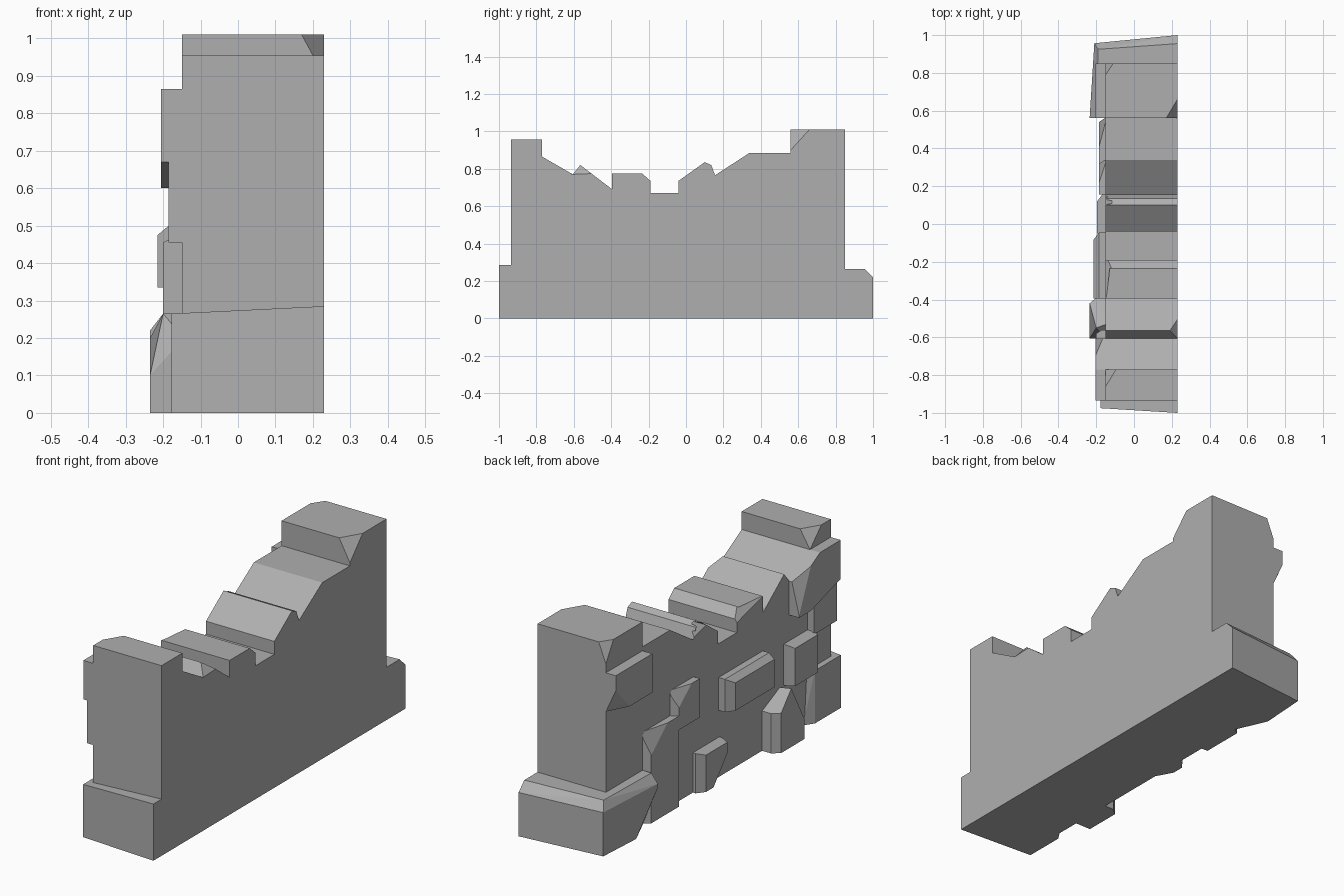
import bpy, bmesh
from mathutils import Vector

if "Cube" in bpy.data.objects:
    bpy.data.objects.remove(bpy.data.objects["Cube"])

# Mid-grey masonry colour
masonry = bpy.data.materials.new("masonry")
masonry.diffuse_color = (0.43, 0.43, 0.43, 1)
masonry.use_nodes = True
masonry.node_tree.nodes["Principled BSDF"].inputs["Base Color"].default_value = masonry.diffuse_color


def finish(name, bm):
    bmesh.ops.recalc_face_normals(bm, faces=bm.faces[:])
    me = bpy.data.meshes.new(name)
    bm.to_mesh(me)
    bm.free()
    me.materials.append(masonry)
    ob = bpy.data.objects.new(name, me)
    bpy.context.collection.objects.link(ob)
    return ob


def add_hull(bm, pts):
    vs = [bm.verts.new(p) for p in pts]
    bmesh.ops.convex_hull(bm, input=vs)


def corner_points(corner, d):
    """Three points a signed distance along each axis from a corner."""
    c = Vector(corner)
    return c, [c + Vector((d[0], 0, 0)), c + Vector((0, d[1], 0)), c + Vector((0, 0, d[2]))]


def chip(bm, corner, d):
    """Slice a corner off a convex stone."""
    c, (p, q, r) = corner_points(corner, d)
    n = (q - p).cross(r - p).normalized()
    if n.dot(c - p) < 0:
        n = -n
    geom = bm.verts[:] + bm.edges[:] + bm.faces[:]
    bmesh.ops.bisect_plane(bm, geom=geom, dist=1e-5, plane_co=p, plane_no=n, clear_outer=True)
    bmesh.ops.holes_fill(bm, edges=[e for e in bm.edges if e.is_boundary], sides=0)


def stone(name, y, z, x, inset=(0, 0, 0, 0), chips=()):
    """Block standing out of the wall to depth x; inset shrinks its outer face."""
    bm = bmesh.new()
    a, b, c, d = inset
    back = [(-0.145, yy, zz) for yy in y for zz in z]
    mid = [(x + 0.03, yy, zz) for yy in y for zz in z]
    front = [(x, yy, zz) for yy in (y[0] + a, y[1] - b) for zz in (z[0] + c, z[1] - d)]
    add_hull(bm, back + mid + front)
    for corner, dist in chips:
        chip(bm, corner, dist)
    return finish(name, bm)


# Main wall: broken skyline extruded across the thickness
skyline = [(-0.935, 0), (-0.935, 0.955), (-0.77, 0.955), (-0.77, 0.865), (-0.605, 0.77),
           (-0.565, 0.82), (-0.395, 0.69), (-0.395, 0.775), (-0.235, 0.775),
           (-0.19, 0.735), (-0.19, 0.67), (-0.04, 0.67), (-0.04, 0.735), (0.1, 0.835),
           (0.135, 0.82), (0.155, 0.765), (0.34, 0.885), (0.56, 0.885),
           (0.56, 1.01), (0.85, 1.01), (0.85, 0)]
bm = bmesh.new()
face = bm.faces.new([bm.verts.new((-0.15, y, z)) for y, z in skyline])
ext = bmesh.ops.extrude_face_region(bm, geom=[face])
bmesh.ops.translate(bm, vec=(0.38, 0, 0),
                    verts=[v for v in ext["geom"] if isinstance(v, bmesh.types.BMVert)])
wall = finish("wall", bm)

# Broken corners: square corners first, then chips at the ends of the ridges
breaks = [corner_points(*cd) for cd in [
    ((0.23, 0.56, 1.01), (-0.06, 0.1, -0.11)),
    ((-0.15, 0.85, 1.01), (0.04, -0.06, -0.1)),
    ((-0.15, -0.77, 0.955), (0.055, -0.09, -0.09))]]
breaks += [(Vector(c), [Vector(p) for p in pts]) for c, pts in [
    ((0.23, -0.565, 0.82), [(0.19, -0.565, 0.82), (0.23, -0.605, 0.77), (0.23, -0.505, 0.774)]),
    ((-0.15, 0.115, 0.835), [(-0.115, 0.115, 0.83), (-0.15, 0.06, 0.8), (-0.15, 0.155, 0.775)]),
    ((-0.15, -0.225, 0.775), [(-0.12, -0.225, 0.77), (-0.15, -0.19, 0.72), (-0.15, -0.39, 0.772)])]]
bm = bmesh.new()
for c, pts in breaks:
    mid = sum(pts, Vector()) / 3
    add_hull(bm, [mid + (p - mid) * 1.2 for p in pts + [c]])
cutter = finish("corner_cutter", bm)
cutter.hide_render = True
cutter.hide_set(True)
mod = wall.modifiers.new("broken_corners", 'BOOLEAN')
mod.operation = 'DIFFERENCE'
mod.solver = 'EXACT'
mod.object = cutter

# Footing block at the front end
bm = bmesh.new()
add_hull(bm, [(0.23, -1, 0), (0.23, -1, 0.285), (-0.178, -0.975, 0), (-0.178, -0.975, 0.265),
              (0.23, -0.9, 0), (0.23, -0.9, 0.285), (-0.178, -0.77, 0), (-0.178, -0.77, 0.265),
              (-0.145, -0.72, 0), (-0.145, -0.74, 0.265)])
finish("front_footing", bm)

# Footing block at the back end, with sloped top edges
bm = bmesh.new()
add_hull(bm, [(0.23, 1, 0), (0.23, 1, 0.22), (-0.21, 0.957, 0), (-0.21, 0.957, 0.22),
              (0.23, 0.955, 0.265), (-0.19, 0.925, 0.265), (0.23, 0.8, 0), (0.23, 0.8, 0.265),
              (-0.235, 0.56, 0), (-0.235, 0.56, 0.22), (-0.2, 0.56, 0.265),
              (-0.14, 0.56, 0), (-0.14, 0.56, 0.265)])
chip(bm, (-0.235, 0.56, 0), (0.08, 0.18, 0.2))
finish("back_footing", bm)

# Stones standing out of the wall face
stone("upper_back_stone", (0.56, 0.85), (0.67, 0.865), -0.205,
      chips=[((-0.205, 0.85, 0.67), (0.055, -0.11, 0.12))])
stone("upper_middle_stone", (0.155, 0.34), (0.385, 0.58), -0.185, (0, 0.02, 0, 0),
      [((-0.185, 0.34, 0.58), (0.04, -0.12, -0.1))])
stone("centre_stone", (-0.395, -0.045), (0.335, 0.5), -0.215, (0, 0.04, 0, 0.025))
stone("tall_footing_stone", (0.32, 0.56), (0, 0.455), -0.185, (0, 0.02, 0, 0),
      [((-0.185, 0.56, 0.455), (0.04, -0.15, -0.13))])
stone("low_middle_stone", (-0.05, 0.16), (0, 0.2), -0.195, (0, 0.04, 0, 0.015),
      [((-0.195, -0.05, 0), (0.06, 0.11, 0.13))])
stone("mid_front_stone", (-0.76, -0.56), (0.265, 0.47), -0.2, (0, 0.02, 0, 0.015))
stone("edge_stone", (-0.935, -0.75), (0.455, 0.67), -0.185)

# Low stone near the front, broken to a point
bm = bmesh.new()
add_hull(bm, [(x, y, z) for x, side in ((-0.235, 0), (-0.145, 1))
              for y, z in [(-0.42 + 0.03 * side, 0), (-0.42 + 0.03 * side, 0.2),
                           (-0.605, 0), (-0.605, 0.1 + 0.1 * side)]]
         + [(-0.2, -0.55, 0.265), (-0.145, -0.53, 0.265), (-0.2, -0.39, 0), (-0.2, -0.39, 0.2)])
finish("low_front_stone", bm)

# Large stone under the front peak, its top following the wall slope
bm = bmesh.new()
add_hull(bm, [(x, y, z) for x in (-0.205, -0.145)
              for y, z in [(-0.935, 0.67), (-0.935, 0.865), (-0.77, 0.865),
                           (-0.605, 0.77), (-0.605, 0.6), (-0.7, 0.6)]])
chip(bm, (-0.205, -0.605, 0.77), (0.04, -0.07, -0.16))
finish("upper_front_stone", bm)
